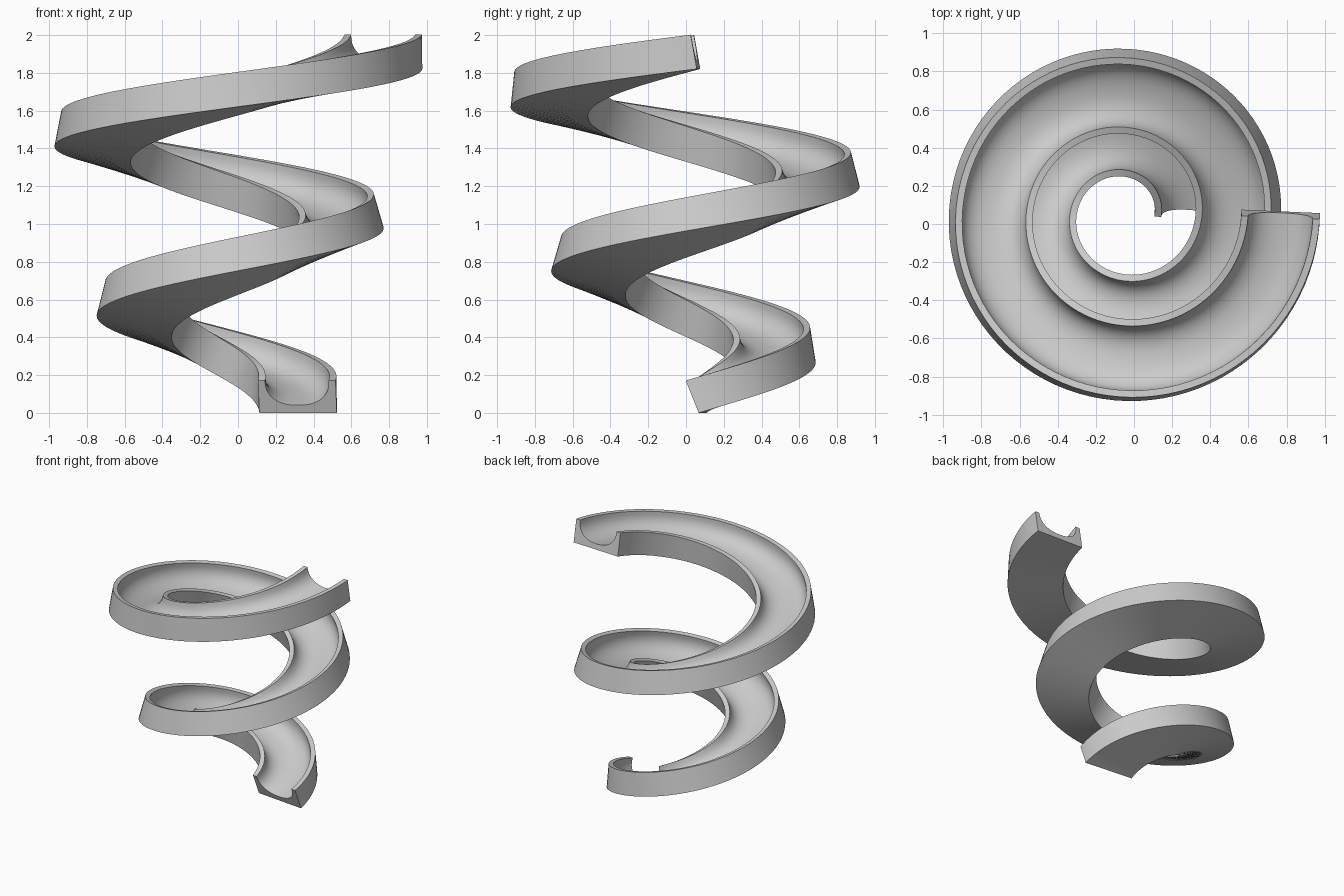
import bpy, bmesh
from math import sin, cos, pi, asinh, copysign
from mathutils import Vector

if "Cube" in bpy.data.objects:
    bpy.data.objects.remove(bpy.data.objects["Cube"])

# spiral: start radius, growth and rise per radian, two turns
R0, TURNS, STEPS = 0.36, 2, 192
END = 2 * pi * TURNS
C, K = 0.455 / END, 1.827 / END
CENTRE = Vector((-0.046, 0.047, 0.103))

# channel cross-section (sideways, up), origin on the path
HALF, BOTTOM, TOP = 0.206, -0.11, 0.074
RIM, DEPTH, ARC = 0.17, 0.14, 20
profile = [(-HALF, TOP), (-HALF, BOTTOM), (HALF, BOTTOM), (HALF, TOP)]
for i in range(ARC + 1):
    a = pi * i / ARC
    ca, sa = cos(a), max(sin(a), 0.0)
    profile.append((RIM * copysign(abs(ca) ** 0.85, ca), TOP - DEPTH * sa ** 0.85))


def roll_sum(angle):
    return K / C * (asinh((R0 + C * angle) / K) - asinh(R0 / K))


def section(angle):
    """Profile placed square to the path, banked in the middle of the run."""
    r = R0 + C * angle
    out = Vector((cos(angle), sin(angle), 0))
    along = Vector((-sin(angle), cos(angle), 0))
    tangent = (out * C + along * r + Vector((0, 0, K))).normalized()
    side = tangent.cross(Vector((0, 0, 1))).normalized()
    up = side.cross(tangent)
    bank = roll_sum(angle) - roll_sum(END) * angle / END
    s = side * cos(bank) + up * sin(bank)
    u = up * cos(bank) - side * sin(bank)
    p = CENTRE + out * r + Vector((0, 0, K * angle))
    return [p + s * x + u * y for x, y in profile]


# sweep the channel and cap both ends
bm = bmesh.new()
rings = [[bm.verts.new(v) for v in section(END * i / STEPS)] for i in range(STEPS + 1)]
n = len(profile)
for a, b in zip(rings, rings[1:]):
    for j in range(n):
        k = (j + 1) % n
        bm.faces.new((a[j], a[k], b[k], b[j]))
bm.faces.new(rings[0])
bm.faces.new(rings[-1])
bmesh.ops.recalc_face_normals(bm, faces=bm.faces)

# stand on the ground
low = min(v.co.z for v in bm.verts)
bmesh.ops.translate(bm, vec=(0, 0, -low), verts=bm.verts)

mesh = bpy.data.meshes.new("spiral_slide")
bm.to_mesh(mesh)
bm.free()
slide = bpy.data.objects.new("spiral_slide", mesh)
bpy.context.collection.objects.link(slide)
bpy.context.view_layer.objects.active = slide
slide.select_set(True)
bpy.ops.object.shade_smooth_by_angle(angle=0.6)
